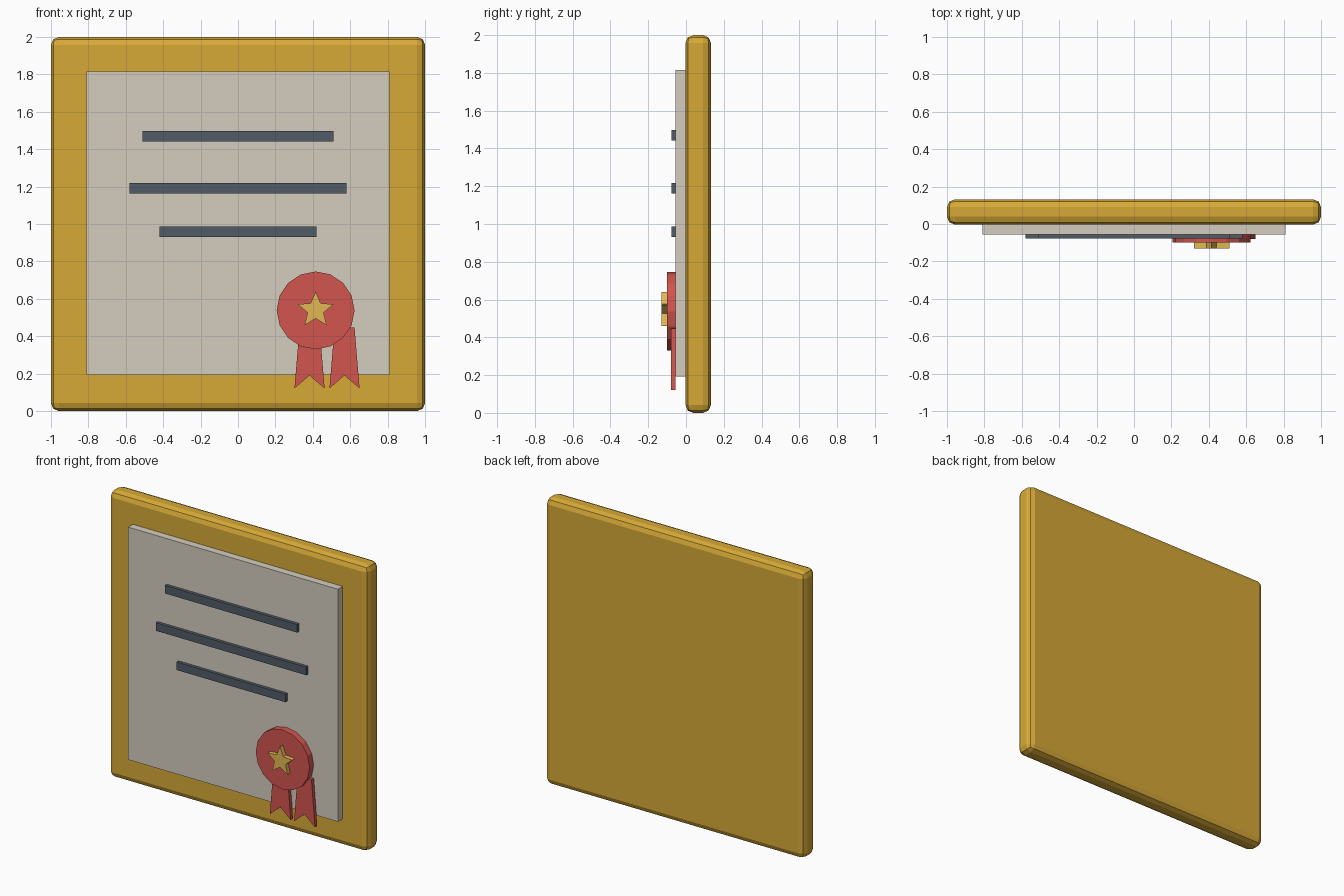
import bpy, bmesh, math

if "Cube" in bpy.data.objects:
    bpy.data.objects.remove(bpy.data.objects["Cube"])


def material(name, rgb):
    m = bpy.data.materials.new(name)
    m.diffuse_color = (*[(c / 255) ** 2.2 for c in rgb], 1)
    m.use_nodes = True
    m.node_tree.nodes["Principled BSDF"].inputs["Base Color"].default_value = m.diffuse_color
    return m


GOLD = material("gold", (214, 168, 58))
PAPER = material("paper", (212, 204, 189))
INK = material("ink", (82, 92, 102))
RED = material("red", (208, 86, 80))
STAR = material("star_gold", (224, 182, 84))


def slab(name, outline, y_front, y_back, mat):
    """Extrude an x-z outline from y_front to y_back."""
    bm = bmesh.new()
    face = bm.faces.new([bm.verts.new((x, y_front, z)) for x, z in outline])
    ext = bmesh.ops.extrude_face_region(bm, geom=[face], use_keep_orig=True)
    for v in ext["geom"]:
        if isinstance(v, bmesh.types.BMVert):
            v.co.y = y_back
    bmesh.ops.recalc_face_normals(bm, faces=bm.faces[:])
    me = bpy.data.meshes.new(name)
    bm.to_mesh(me)
    bm.free()
    me.materials.append(mat)
    ob = bpy.data.objects.new(name, me)
    bpy.context.collection.objects.link(ob)
    return ob


def rect(half, z0, z1):
    return [(-half, z0), (half, z0), (half, z1), (-half, z1)]


def ring(cx, cz, radii, n):
    """Closed outline with n points, starting at the top, cycling through radii."""
    return [(cx + radii[i % len(radii)] * math.sin(2 * math.pi * i / n),
             cz + radii[i % len(radii)] * math.cos(2 * math.pi * i / n)) for i in range(n)]


# Rounded gold board
board = slab("frame_board", rect(1, 0, 2), -0.003, 0.132, GOLD)
bev = board.modifiers.new("rounded_edges", "BEVEL")
bev.width = 0.042
bev.segments = 2

# Paper sheet and raised text bars
slab("paper_sheet", rect(0.81, 0.193, 1.815), -0.055, 0.0, PAPER)
for i, (half, z) in enumerate([(0.51, 1.469), (0.58, 1.19), (0.42, 0.959)]):
    slab(f"text_bar_{i + 1}", rect(half, z - 0.028, z + 0.028), -0.077, -0.054, INK)

# Two notched ribbon tails
for side, dx in (("left", 0), ("right", 0.187)):
    tail = [(0.329, 0.447), (0.302, 0.121), (0.382, 0.19), (0.463, 0.121), (0.436, 0.447)]
    slab(f"ribbon_tail_{side}", [(x + dx, z) for x, z in tail], -0.08, -0.055, RED)

# Seal disc and star
slab("seal_disc", ring(0.415, 0.538, [0.208], 16), -0.1, -0.055, RED)
slab("seal_star", ring(0.415, 0.54, [0.1, 0.045], 10), -0.13, -0.099, STAR)
